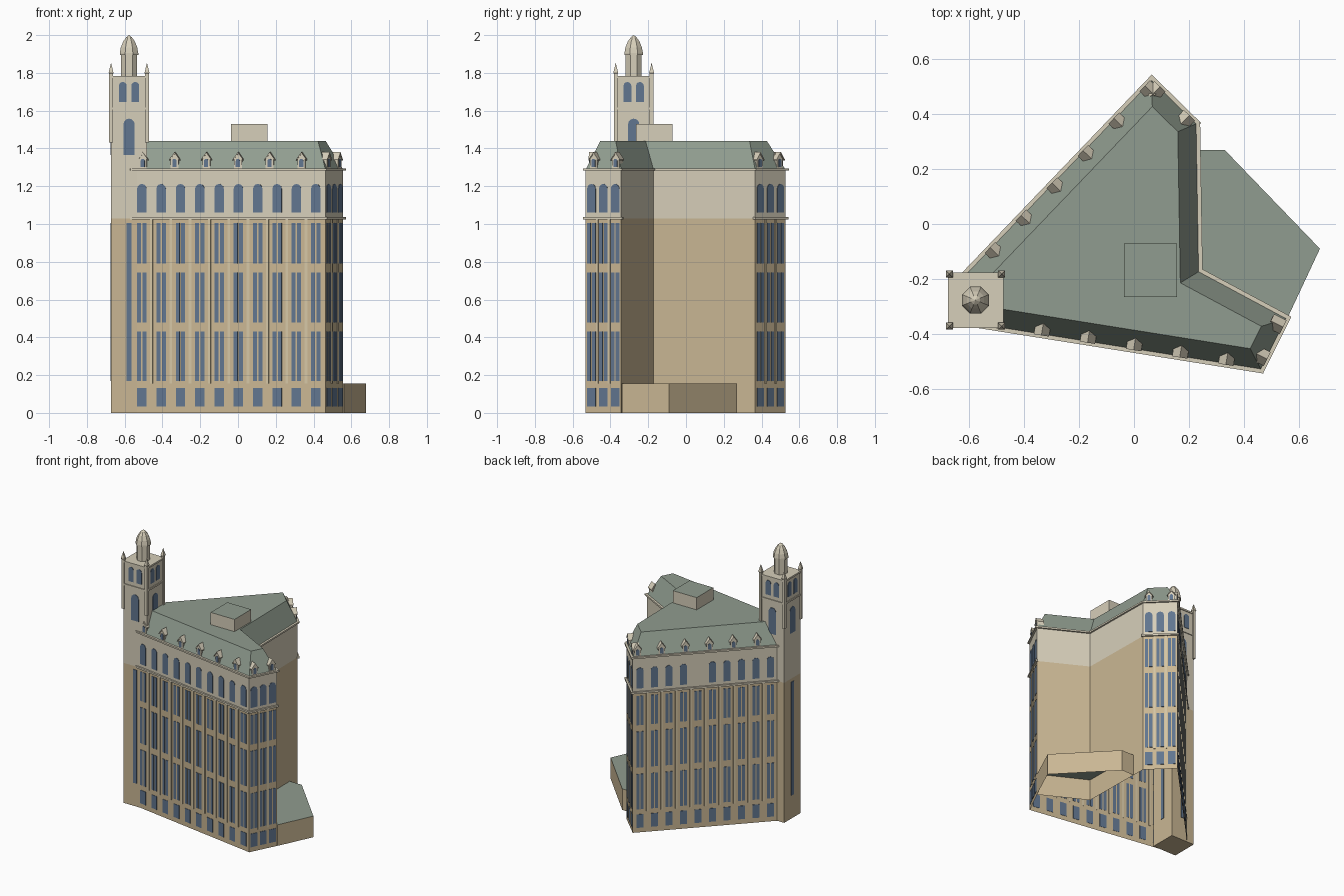
import bpy, bmesh, math
from mathutils import Vector

cube = bpy.data.objects.get("Cube")
if cube:
    bpy.data.objects.remove(cube, do_unlink=True)

TAN, CREAM, GREEN, BLUE, PIER = range(5)


def make_material(name, rgb):
    linear = [(c / 255) ** 2.2 for c in rgb] + [1.0]
    m = bpy.data.materials.new(name)
    m.use_nodes = True
    m.diffuse_color = linear
    bsdf = m.node_tree.nodes["Principled BSDF"]
    bsdf.inputs["Base Color"].default_value = linear
    bsdf.inputs["Roughness"].default_value = 0.9
    return m


MATS = [make_material("tan_brick", (200, 181, 146)),
        make_material("cream_stone", (213, 205, 184)),
        make_material("green_copper", (143, 155, 142)),
        make_material("blue_glass", (97, 117, 142)),
        make_material("pale_pier", (211, 196, 163))]


def finish(name, bm):
    mesh = bpy.data.meshes.new(name)
    bm.to_mesh(mesh)
    bm.free()
    for m in MATS:
        mesh.materials.append(m)
    obj = bpy.data.objects.new(name, mesh)
    bpy.context.collection.objects.link(obj)
    return obj


def loft(bm, rings, mats, top=None, bottom=None):
    """Stack of (polygon, height) rings, one colour per storey, optional caps."""
    loops = [[bm.verts.new((x, y, z)) for x, y in poly] for poly, z in rings]
    for low, high, mat in zip(loops, loops[1:], mats):
        n = len(low)
        for i in range(n):
            j = (i + 1) % n
            bm.faces.new((low[i], low[j], high[j], high[i])).material_index = mat
    if top is not None:
        bm.faces.new(loops[-1]).material_index = top
    if bottom is not None:
        bm.faces.new(loops[0][::-1]).material_index = bottom


def solid(name, rings, mats, top=None, bottom=None):
    bm = bmesh.new()
    loft(bm, rings, mats, top, bottom)
    return finish(name, bm)


def offset(poly, d):
    """Move every side of a counter-clockwise polygon inwards by d, with mitred corners."""
    out = []
    for i, p in enumerate(poly):
        p = Vector(p)
        a = (p - Vector(poly[i - 1])).normalized()
        b = (Vector(poly[(i + 1) % len(poly)]) - p).normalized()
        na, nb = Vector((-a.y, a.x)), Vector((-b.y, b.x))
        out.append(tuple(p + (na + nb) * d / (1 + na.dot(nb))))
    return out


def square(cx, cy, h):
    return [(cx - h, cy - h), (cx + h, cy - h), (cx + h, cy + h), (cx - h, cy + h)]


def octagon(cx, cy, r):
    angles = [math.pi * (k + 0.5) / 4 for k in range(8)]
    return [(cx + r * math.cos(a), cy + r * math.sin(a)) for a in angles]


class Wall:
    """Vertical wall from a to b, with distance along it, height, and depth outwards."""

    def __init__(self, a, b):
        self.a, b = Vector(a), Vector(b)
        self.length = (b - self.a).length
        self.t = (b - self.a).normalized()
        self.n = Vector((self.t.y, -self.t.x))

    def prism(self, bm, outline, d0, d1, mat):
        rings = []
        for d in (d0, d1):
            pts = [self.a + self.t * s + self.n * d for s, z in outline]
            rings.append([bm.verts.new((p.x, p.y, o[1])) for p, o in zip(pts, outline)])
        back, front = rings
        faces = [bm.faces.new(front), bm.faces.new(back[::-1])]
        for i in range(len(front)):
            j = (i + 1) % len(front)
            faces.append(bm.faces.new((back[i], back[j], front[j], front[i])))
        for f in faces:
            f.material_index = mat


def rect(s, w, z0, z1):
    return [(s - w / 2, z0), (s + w / 2, z0), (s + w / 2, z1), (s - w / 2, z1)]


def arch(s, w, z0, z1):
    r = w / 2
    curve = [(s + r * math.cos(math.pi * k / 6), z1 - r + r * math.sin(math.pi * k / 6))
             for k in range(7)]
    return [(s - r, z0), (s + r, z0)] + curve


# Main block, open underneath
plan = [(-0.56, -0.368), (0.463, -0.531), (0.557, -0.343), (0.238, -0.172),
        (0.229, 0.366), (0.065, 0.527), (-0.617, -0.185)]
solid("main_block", [(plan, 0), (plan, 1.03), (plan, 1.29)], [TAN, CREAM])
eaves = offset(plan, -0.012)
solid("eaves_cornice", [(eaves, 1.283), (eaves, 1.295)], [CREAM], CREAM, CREAM)
solid("mansard_roof", [(offset(plan, 0.003), 1.295), (offset(plan, 0.07), 1.44)], [GREEN], GREEN)

# Rooftop box
box = square(0.06, -0.168, 0.097)
solid("roof_box", [(box, 1.44), (box, 1.53)], [CREAM], GREEN)

# Low side wing, open underneath
wing = [(0.238, -0.172), (0.56, -0.34), (0.677, -0.09), (0.33, 0.27), (0.232, 0.27)]
solid("side_wing", [(wing, 0), (wing, 0.155)], [TAN], GREEN)


# Facades: windows, piers, belt course and dormers
def facade(name, i, bays, dormers, blank=()):
    wall = Wall(plan[i], plan[(i + 1) % len(plan)])
    step = wall.length / bays
    win, piers, dorm = bmesh.new(), bmesh.new(), bmesh.new()
    for k in range(bays):
        s = (k + 0.5) * step
        wall.prism(win, rect(s, 0.05, 0.035, 0.133), -0.002, 0.003, BLUE)
        for z0, z1 in ((0.17, 0.43), (0.478, 0.742), (0.79, 1.005)):
            for side in (-1, 1):
                wall.prism(win, rect(s + side * 0.0145, 0.021, z0, z1), -0.002, 0.003, BLUE)
        if k not in blank:
            wall.prism(win, arch(s, 0.05, 1.06, 1.212), -0.002, 0.003, BLUE)
    for k in range(1, bays):
        wall.prism(piers, rect(k * step, 0.014, 0.155, 1.03), -0.002, 0.006, PIER)
    wall.prism(piers, rect(wall.length / 2, wall.length + 0.02, 1.025, 1.038), -0.005, 0.012, CREAM)
    for s in dormers:
        w = 0.021
        body = [(s - w, 1.295), (s + w, 1.295), (s + w, 1.345), (s, 1.372), (s - w, 1.345)]
        wall.prism(dorm, body, -0.05, -0.003, CREAM)
        e = 0.028
        gable = [(s - e, 1.336), (s, 1.37), (s + e, 1.336), (s + e, 1.342), (s, 1.38), (s - e, 1.342)]
        wall.prism(dorm, gable, -0.048, 0.002, CREAM)
        wall.prism(dorm, arch(s, 0.022, 1.302, 1.345), -0.004, 0.0, BLUE)
    finish(name + "_windows", win)
    finish(name + "_piers", piers)
    finish(name + "_dormers", dorm)


facade("front", 0, 10, [0.056 + 0.17 * k for k in range(6)])
facade("left_end", 1, 3, [0.045, 0.175])
facade("back_end", 4, 3, [0.04, 0.19])
facade("long_back", 5, 10, [0.035 + 0.163 * k for k in range(6)], blank=(4,))

# Corner tower
cx, cy, half = -0.577, -0.277, 0.095
shaft = square(cx, cy, half)
solid("tower_shaft", [(shaft, 0), (shaft, 1.03), (shaft, 1.78)], [TAN, CREAM], CREAM, TAN)
for name, z in (("tower_belt", 1.605), ("tower_cornice", 1.772)):
    ring = square(cx, cy, half + 0.006)
    solid(name, [(ring, z), (ring, z + 0.012)], [CREAM], CREAM, CREAM)

tower_windows = bmesh.new()
for i in range(4):
    wall = Wall(shaft[i], shaft[(i + 1) % 4])
    wall.prism(tower_windows, rect(half, 0.028, 0.17, 1.005), -0.002, 0.003, BLUE)
    wall.prism(tower_windows, arch(half, 0.06, 1.365, 1.558), -0.002, 0.003, BLUE)
    for side in (-1, 1):
        wall.prism(tower_windows, arch(half + side * 0.033, 0.042, 1.645, 1.752), -0.002, 0.003, BLUE)
finish("tower_windows", tower_windows)

# Corner pinnacles
pinnacles = bmesh.new()
for x, y in shaft:
    loft(pinnacles, [(square(x, y, 0.01), 1.432), (square(x, y, 0.01), 1.795),
                     (square(x, y, 0.013), 1.8), (square(x, y, 0.0005), 1.852)],
         [CREAM] * 3, CREAM, CREAM)
finish("tower_pinnacles", pinnacles)

# Eight-sided lantern and dome
drum = octagon(cx, cy, 0.046)
solid("lantern", [(drum, 1.78), (drum, 1.9)], [CREAM])
dome = [(0.053, 1.895), (0.053, 1.905), (0.047, 1.935), (0.034, 1.965), (0.017, 1.988), (0.001, 2.0)]
solid("lantern_dome", [(octagon(cx, cy, r), z) for r, z in dome], [CREAM] * 5, CREAM, CREAM)
